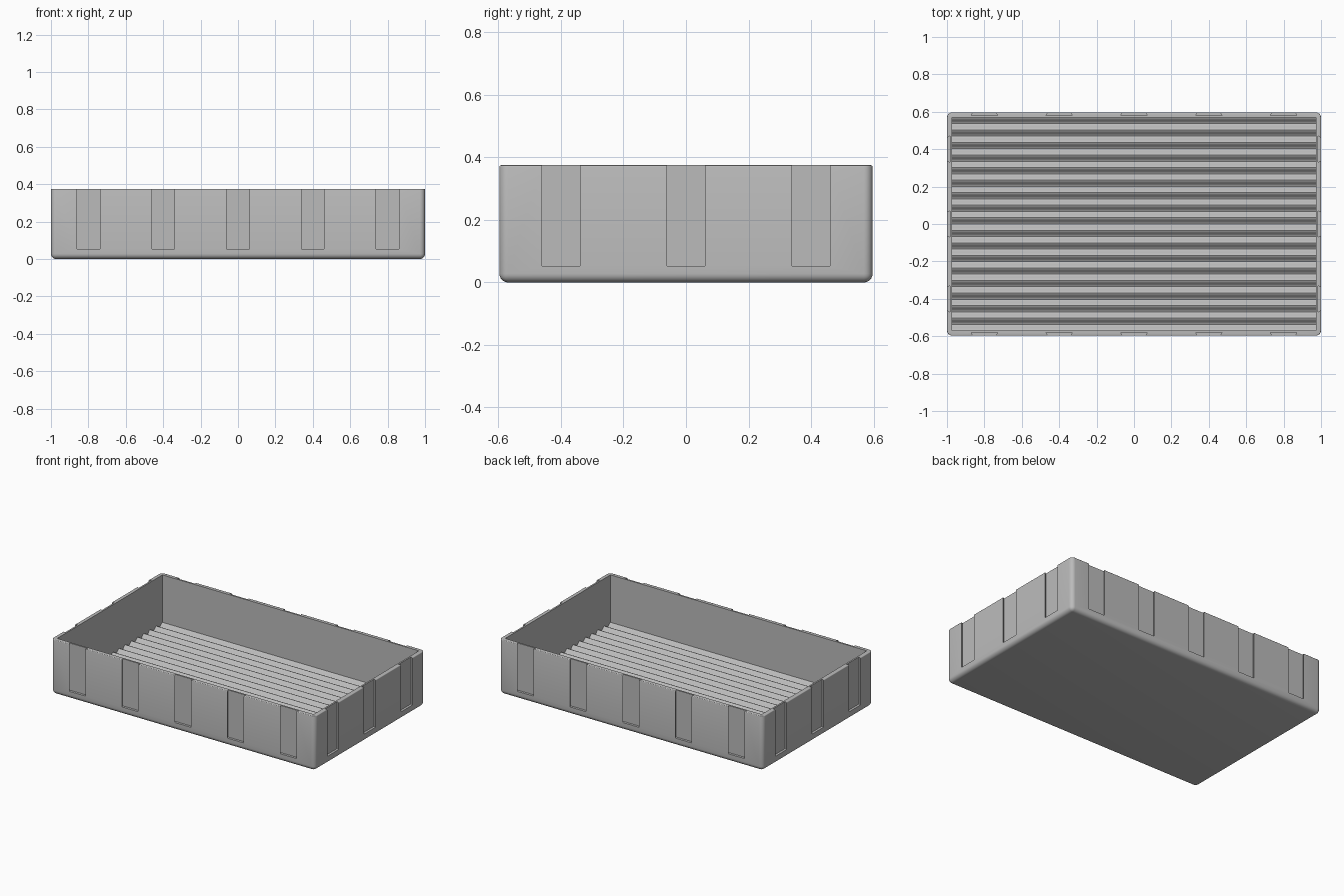
import bpy, bmesh, math

old = bpy.data.objects.get("Cube")
if old:
    bpy.data.objects.remove(old, do_unlink=True)

HALF_X, HALF_Y, HEIGHT = 1.0, 0.597, 0.375
WALL = 0.027
RIBS, RIB_MID, RIB_AMP = 17, 0.038, 0.012

grey = bpy.data.materials.new("plain grey")
grey.use_nodes = True
colour = (0.5, 0.5, 0.5, 1)
grey.diffuse_color = colour
grey.node_tree.nodes["Principled BSDF"].inputs["Base Color"].default_value = colour


def finish(name, bm):
    bmesh.ops.recalc_face_normals(bm, faces=bm.faces[:])
    mesh = bpy.data.meshes.new(name)
    bm.to_mesh(mesh)
    bm.free()
    mesh.materials.append(grey)
    obj = bpy.data.objects.new(name, mesh)
    bpy.context.collection.objects.link(obj)
    return obj


def prism(bm, outline, offset):
    """Extrude a closed 3D outline along an offset."""
    face = bm.faces.new([bm.verts.new(p) for p in outline])
    new = bmesh.ops.extrude_face_region(bm, geom=[face])["geom"]
    bmesh.ops.translate(bm, vec=offset,
                        verts=[v for v in new if isinstance(v, bmesh.types.BMVert)])


# Tray body: block with rounded corners and base, softened rim
bm = bmesh.new()
prism(bm, [(-HALF_X, -HALF_Y, 0), (HALF_X, -HALF_Y, 0),
           (HALF_X, HALF_Y, 0), (-HALF_X, HALF_Y, 0)], (0, 0, HEIGHT))


def on_rim(edge):
    return all(v.co.z > HEIGHT - 1e-4 for v in edge.verts)


bmesh.ops.bevel(bm, geom=[e for e in bm.edges if not on_rim(e)], offset=0.028,
                segments=6, profile=0.5, affect='EDGES')
bmesh.ops.bevel(bm, geom=[e for e in bm.edges if on_rim(e)], offset=0.005,
                segments=3, profile=0.5, affect='EDGES')
tray = finish("tray", bm)

# Hollow with a corrugated floor running along x
bm = bmesh.new()
inner_x, inner_y = HALF_X - WALL, HALF_Y - WALL
steps = RIBS * 12
outline = [(-inner_x, inner_y, 0.5), (-inner_x, -inner_y, 0.5)]
for i in range(steps + 1):
    t = i / steps
    z = RIB_MID + RIB_AMP * math.cos(2 * math.pi * RIBS * t)
    outline.append((-inner_x, inner_y * (2 * t - 1), z))
prism(bm, outline, (2 * inner_x, 0, 0))
hollow = finish("hollow_cutter", bm)

# Dovetail slots around the outside walls
bm = bmesh.new()
SLOT_BASE, MOUTH, INNER, DEPTH, OUT = 0.052, 0.061, 0.07, 0.016, 0.01
flare = (INNER - MOUTH) / DEPTH * OUT
shape = [(-INNER, -DEPTH), (INNER, -DEPTH),
         (MOUTH - flare, OUT), (-MOUTH + flare, OUT)]
for side in (-1, 1):
    for c in (-0.8, -0.4, 0, 0.4, 0.8):
        prism(bm, [(c + a, side * (HALF_Y + d), SLOT_BASE) for a, d in shape], (0, 0, 0.4))
    for c in (-0.4, 0, 0.4):
        prism(bm, [(side * (HALF_X + d), c + a, SLOT_BASE) for a, d in shape], (0, 0, 0.4))
slots = finish("slot_cutter", bm)

# Cut the body, then remove the cutters
for cutter in (hollow, slots):
    mod = tray.modifiers.new(cutter.name, 'BOOLEAN')
    mod.operation = 'DIFFERENCE'
    mod.solver = 'EXACT'
    mod.object = cutter
    cutter.hide_render = True
bpy.ops.object.select_all(action='DESELECT')
tray.select_set(True)
bpy.context.view_layer.objects.active = tray
for mod in list(tray.modifiers):
    bpy.ops.object.modifier_apply(modifier=mod.name)
for cutter in (hollow, slots):
    bpy.data.objects.remove(cutter, do_unlink=True)
bpy.ops.object.shade_smooth_by_angle(angle=math.radians(32))
